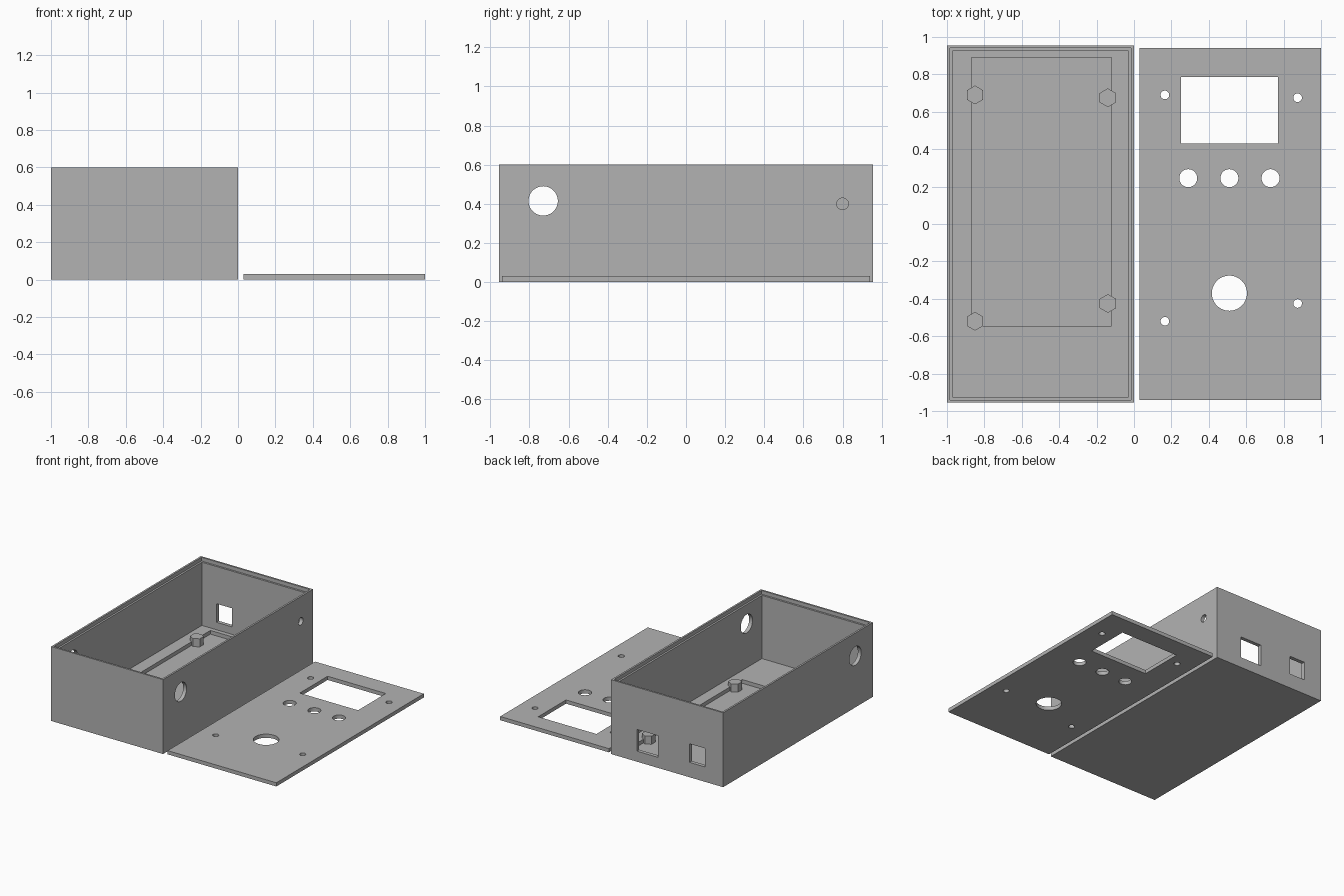
import bpy
import math
from mathutils import Matrix

cube = bpy.data.objects.get("Cube")
if cube:
    bpy.data.objects.remove(cube, do_unlink=True)

grey = bpy.data.materials.new("plain grey")
grey.use_nodes = True
COLOUR = (0.45, 0.45, 0.45, 1)
grey.diffuse_color = COLOUR
grey.node_tree.nodes["Principled BSDF"].inputs["Base Color"].default_value = COLOUR


def box(name, x, y, z):
    """Block spanning the given (low, high) ranges."""
    bpy.ops.mesh.primitive_cube_add(size=1)
    ob = bpy.context.object
    ob.name = name
    size = Matrix.Diagonal((x[1] - x[0], y[1] - y[0], z[1] - z[0], 1))
    centre = Matrix.Translation((sum(x) / 2, sum(y) / 2, sum(z) / 2))
    ob.data.transform(centre @ size)
    ob.data.materials.append(grey)
    return ob


def prism(name, centre, radius, depth, sides=48, axis="Z"):
    """Round or polygonal prism along an axis, with a corner towards +x."""
    bpy.ops.mesh.primitive_cylinder_add(vertices=sides, radius=radius, depth=depth)
    ob = bpy.context.object
    ob.name = name
    turn = Matrix.Rotation(math.pi / 2, 4, "Y" if axis == "X" else "Z")
    ob.data.transform(Matrix.Translation(centre) @ turn)
    ob.data.materials.append(grey)
    return ob


def combine(target, others, operation):
    """Apply a boolean with each helper, then remove the helper."""
    for other in others:
        other.hide_render = True
        mod = target.modifiers.new("boolean", "BOOLEAN")
        mod.operation = operation
        mod.solver = "EXACT"
        mod.object = other
        bpy.ops.object.select_all(action="DESELECT")
        bpy.context.view_layer.objects.active = target
        target.select_set(True)
        bpy.ops.object.modifier_apply(modifier=mod.name)
        bpy.data.objects.remove(other, do_unlink=True)


def smooth(ob):
    bpy.ops.object.select_all(action="DESELECT")
    bpy.context.view_layer.objects.active = ob
    ob.select_set(True)
    bpy.ops.object.shade_smooth_by_angle(angle=math.radians(30))


# Mounting positions shared by the case posts and the lid screw holes
MOUNTS = [(-0.85, 0.69), (-0.14, 0.675), (-0.14, -0.425), (-0.85, -0.52)]
LID_SHIFT = 1.015

# Open case: cavity, stepped rim, board recess and wall openings
case = box("case", (-1, 0), (-0.955, 0.955), (0, 0.6))
combine(case, [
    box("cavity", (-0.97, -0.03), (-0.925, 0.925), (0.06, 0.7)),
    box("rim_step", (-0.985, -0.015), (-0.94, 0.94), (0.57, 0.7)),
    box("board_recess", (-0.87, -0.12), (-0.545, 0.89), (0.03, 0.3)),
    box("wide_port", (-0.42, -0.23), (0.9, 1), (0.085, 0.26)),
    box("narrow_port", (-0.84, -0.7), (0.9, 1), (0.12, 0.27)),
    prism("side_openings", (-0.5, -0.73, 0.415), 0.075, 1.2, axis="X"),
    prism("socket_hole", (0, 0.8, 0.4), 0.03, 0.2, axis="X"),
], "DIFFERENCE")
smooth(case)

# Hexagonal posts on the case floor
for i, (x, y) in enumerate(MOUNTS):
    post = prism(f"hex_post_{i + 1}", (x, y, 0.06), 0.05, 0.07, sides=6)
    post.data.transform(Matrix.Translation((x, y, 0)) @ Matrix.Rotation(math.pi / 6, 4, "Z")
                        @ Matrix.Translation((-x, -y, 0)))

# Flat lid: display window, three buttons, dial and screw holes
lid = box("lid", (0.03, 1), (-0.94, 0.94), (0, 0.03))
holes = [box("display_window", (0.25, 0.77), (0.43, 0.785), (-0.1, 0.1)),
         prism("dial_hole", (0.51, -0.37, 0), 0.094, 0.2)]
holes += [prism("button_hole", (x, 0.245, 0), 0.048, 0.2) for x in (0.29, 0.51, 0.73)]
holes += [prism("screw_hole", (x + LID_SHIFT, y, 0), 0.023, 0.2, sides=32) for x, y in MOUNTS]
combine(lid, holes, "DIFFERENCE")
smooth(lid)
